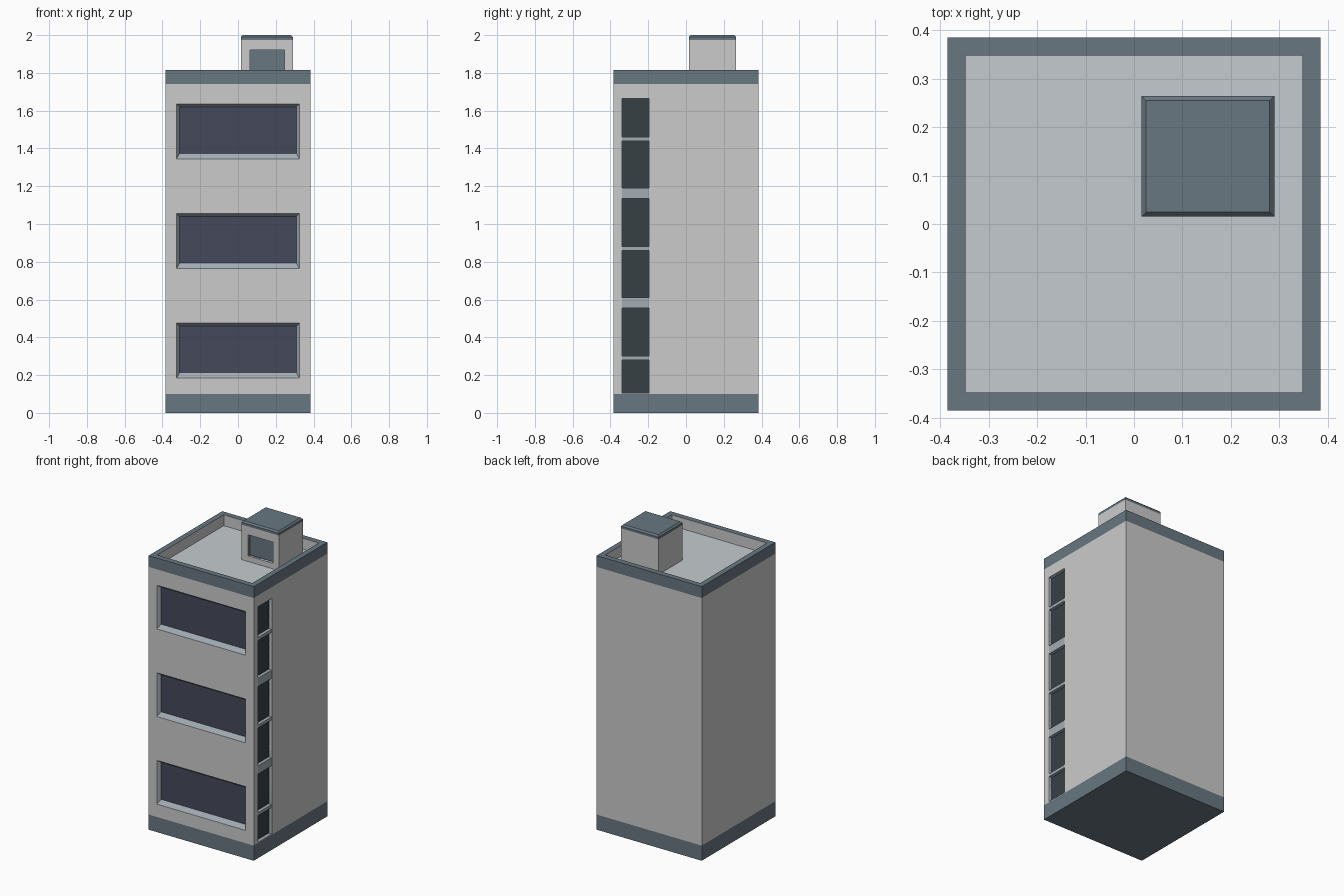
import bpy, bmesh
from mathutils import Vector

if "Cube" in bpy.data.objects:
    bpy.data.objects.remove(bpy.data.objects["Cube"])

H = 0.385  # half width of the tower


def material(name, rgb):
    m = bpy.data.materials.new(name)
    m.diffuse_color = (*rgb, 1)
    m.use_nodes = True
    m.node_tree.nodes["Principled BSDF"].inputs["Base Color"].default_value = m.diffuse_color
    return m


SLATE = material("slate", (0.14, 0.185, 0.22))
GLASS = material("glass", (0.06, 0.067, 0.104))
DARK = material("dark_glass", (0.038, 0.051, 0.06))
FRAME = material("frame", (0.37, 0.42, 0.46))
ROOF = material("roof", (0.56, 0.60, 0.63))
WALL = material("wall", (0.8, 0.8, 0.8))


def finish(name, bm, mats=()):
    me = bpy.data.meshes.new(name)
    bm.to_mesh(me)
    bm.free()
    ob = bpy.data.objects.new(name, me)
    bpy.context.collection.objects.link(ob)
    for m in mats:
        me.materials.append(m)
    return ob


def box_bm(lo, hi):
    bm = bmesh.new()
    bmesh.ops.create_cube(bm, size=1)
    lo, hi = Vector(lo), Vector(hi)
    for v in bm.verts:
        v.co = Vector((lo[i] + (v.co[i] + 0.5) * (hi[i] - lo[i]) for i in range(3)))
    return bm


def box(name, lo, hi, *mats):
    return finish(name, box_bm(lo, hi), mats)


def recess(name, wall, place, u, z, depth, pad, side_mat, pane_mat):
    """Cut a pocket in the wall and line it; pad = left, right, bottom, top inset."""
    a, b = Vector(place(u[0], z[0], -0.05)), Vector(place(u[1], z[1], depth))
    lo = [min(p) for p in zip(a, b)]
    hi = [max(p) for p in zip(a, b)]
    cutter = box(name + "_cutter", lo, hi)
    cutter.hide_render = True
    cutter.hide_set(True)
    mod = wall.modifiers.new(name, 'BOOLEAN')
    mod.object, mod.operation, mod.solver = cutter, 'DIFFERENCE', 'EXACT'
    # lining: four sloping sides and the pane
    bm = bmesh.new()
    d = depth - 0.001
    l, r, s, t = pad
    rects = [(u[0], u[1], z[0], z[1], 0),
             (u[0] + l, u[1] - r, z[0] + s, z[1] - t, d)]
    rings = []
    for u0, u1, z0, z1, dd in rects:
        corners = [(u0, z0), (u1, z0), (u1, z1), (u0, z1)]
        rings.append([bm.verts.new(place(p, q, dd)) for p, q in corners])
    o, i = rings
    for k in range(4):
        n = (k + 1) % 4
        bm.faces.new((o[k], o[n], i[n], i[k]))
    bm.faces.new(i).material_index = 1
    return finish(name, bm, (side_mat, pane_mat))


# tower shaft and plinth
box("plinth", (-H, -H, 0), (H, H, 0.10), SLATE)
shaft = box("shaft", (-H, -H, 0.10), (H, H, 1.74), WALL)

# parapet with sunken roof floor
bm = box_bm((-H, -H, 1.74), (H, H, 1.815))
top = max(bm.faces, key=lambda f: f.calc_center_median().z)
bmesh.ops.inset_region(bm, faces=[top], thickness=0.052)
for v in top.verts:
    v.co.z = 1.815
down = bmesh.ops.extrude_discrete_faces(bm, faces=[top])["faces"][0]
bmesh.ops.translate(bm, verts=down.verts, vec=(0, 0, -0.072))
down.material_index = 1
for e in down.edges:
    for f in e.link_faces:
        if f is not down:
            f.material_index = 2
finish("parapet", bm, (SLATE, ROOF, WALL))

# three wide front windows
for n in range(3):
    z0 = 0.185 + 0.58 * n
    recess(f"front_window_{n + 1}", shaft, lambda u, z, d: (u, -H + d, z),
           (-0.325, 0.325), (z0, z0 + 0.29), 0.022,
           (0.016, 0.016, 0.028, 0.016), FRAME, GLASS)

# tall glazed strip on the right side with crossbars
recess("side_strip", shaft, lambda u, z, d: (H - d, u, z),
       (-0.34, -0.195), (0.105, 1.665), 0.024, (0, 0, 0, 0), FRAME, DARK)
bars = [(0.28, 0.30), (0.555, 0.61), (0.86, 0.88), (1.135, 1.19), (1.44, 1.46)]
for n, (z0, z1) in enumerate(bars):
    box(f"side_crossbar_{n + 1}", (H - 0.024, -0.34, z0), (H - 0.002, -0.195, z1), FRAME)

# rooftop stair house with recessed opening
house = box("stair_house", (0.015, 0.015, 1.74), (0.29, 0.265, 1.975), WALL)
recess("stair_house_opening", house, lambda u, z, d: (u, 0.015 + d, z),
       (0.063, 0.245), (1.78, 1.92), 0.02, (0, 0, 0, 0), SLATE, SLATE)

# chamfered cap
bm = box_bm((0.015, 0.015, 1.975), (0.29, 0.265, 2.0))
rim = [e for e in bm.edges if all(v.co.z > 1.99 for v in e.verts)]
bmesh.ops.bevel(bm, geom=rim, offset=0.01, segments=1, affect='EDGES')
finish("stair_house_cap", bm, (SLATE,))
